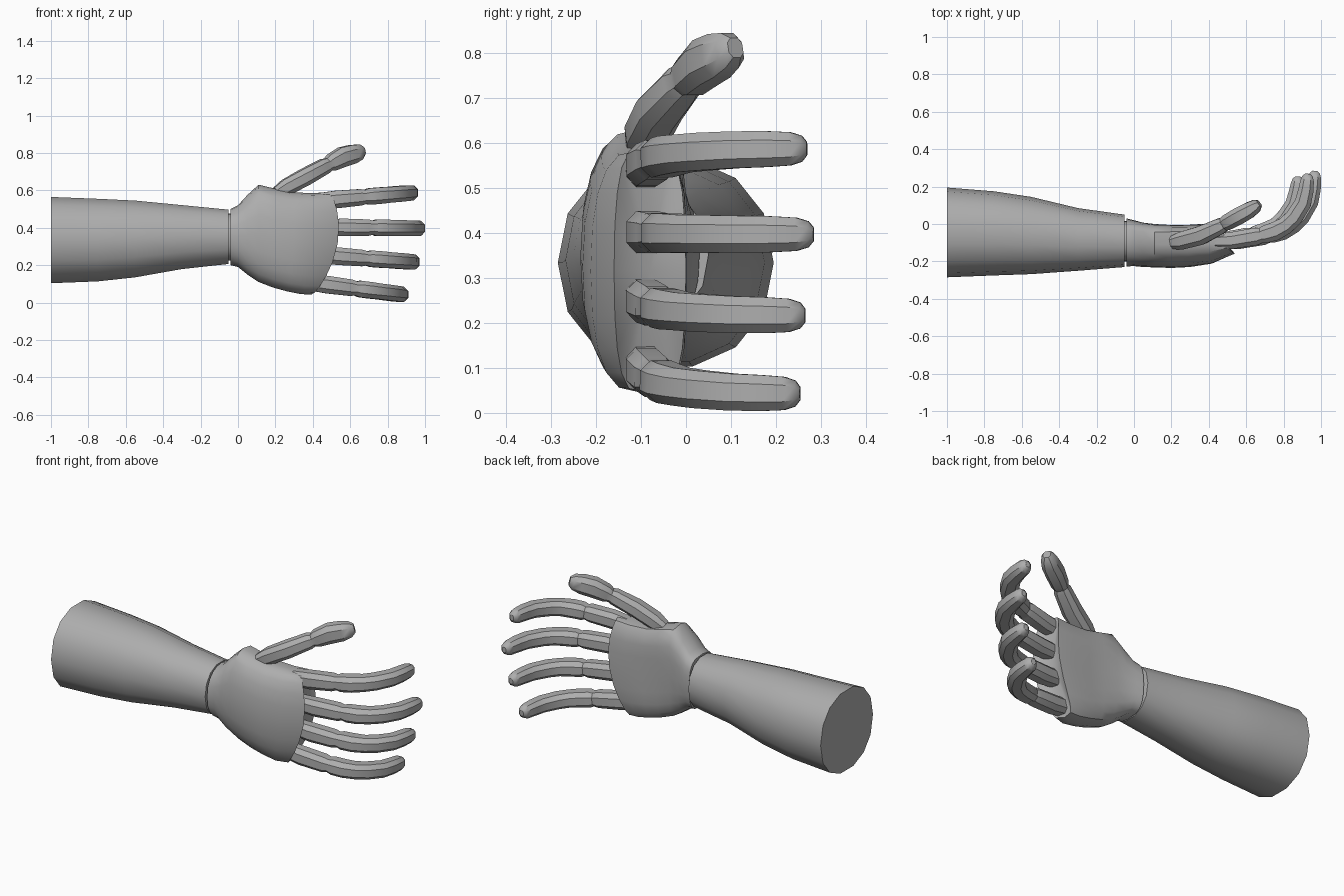
import bpy, bmesh, math
from mathutils import Vector

cube = bpy.data.objects.get("Cube")
if cube:
    bpy.data.objects.remove(cube, do_unlink=True)

grey = bpy.data.materials.new("matte_grey")
grey.use_nodes = True
grey.diffuse_color = (0.42, 0.42, 0.42, 1)
grey.node_tree.nodes["Principled BSDF"].inputs["Base Color"].default_value = grey.diffuse_color


def loft(name, rings, angle):
    """Skin a list of point rings and close both ends."""
    bm = bmesh.new()
    loops = [[bm.verts.new(p) for p in ring] for ring in rings]
    n = len(loops[0])
    for a, b in zip(loops, loops[1:]):
        for i in range(n):
            j = (i + 1) % n
            bm.faces.new((a[i], a[j], b[j], b[i]))
    for end in (loops[0], loops[-1]):
        hub = bm.verts.new(sum((v.co for v in end), Vector()) / n)
        for i in range(n):
            bm.faces.new((end[i], end[(i + 1) % n], hub))
    bmesh.ops.recalc_face_normals(bm, faces=bm.faces)
    mesh = bpy.data.meshes.new(name)
    bm.to_mesh(mesh)
    bm.free()
    mesh.materials.append(grey)
    obj = bpy.data.objects.new(name, mesh)
    bpy.context.collection.objects.link(obj)
    bpy.ops.object.select_all(action="DESELECT")
    obj.select_set(True)
    bpy.context.view_layer.objects.active = obj
    bpy.ops.object.shade_smooth_by_angle(angle=math.radians(angle))


def power(v, e):
    return math.copysign(abs(v) ** e, v)


def oval(x, y0, y1, z0, z1, sides):
    turn = [math.tau * i / sides for i in range(sides)]
    return [Vector((x, (y0 + y1) / 2 + (y1 - y0) / 2 * power(math.cos(a), .92),
                    (z0 + z1) / 2 + (z1 - z0) / 2 * power(math.sin(a), .92))) for a in turn]


# Forearm: x, back and palm side y, low and high z
ARM = [(-1, -.285, .195, .098, .57), (-.75, -.275, .175, .108, .56),
       (-.55, -.268, .145, .13, .55), (-.3, -.25, .085, .175, .525),
       (-.05, -.23, .05, .203, .5)]
loft("forearm", [oval(*row, 14) for row in ARM], 40)


# Palm: x, y range, z range, knuckle arc weight, boxiness, hollow
PALM = [(-.08, -.2, .015, .225, .475, 0, 1, 0),
        (-.04, -.2, .015, .225, .475, 0, 1, 0),
        (-.04, -.227, .03, .2, .5, 0, 1, 0),
        (0, -.225, .02, .19, .52, 0, .95, 0),
        (.05, -.23, .012, .15, .575, 0, .9, .005),
        (.11, -.232, .012, .11, .63, 0, .9, .012),
        (.2, -.235, .014, .08, .61, .1, .9, .02),
        (.3, -.23, .014, .06, .59, .3, .85, .02),
        (.42, -.212, .012, .045, .585, .6, .7, .01),
        (.54, -.16, 0, .043, .59, 1, .45, 0)]


def palm_ring(x, y0, y1, z0, z1, arc, box, hollow, sides=20):
    ring = []
    for i in range(sides):
        a = math.tau * i / sides
        c, s = math.cos(a), math.sin(a)
        z = (z0 + z1) / 2 + (z1 - z0) / 2 * power(s, .85)
        y = (y0 + y1) / 2 + (y1 - y0) / 2 * power(c, .5 if c > 0 else box)
        if c > 0:
            y -= hollow * c ** 4
        # the knuckle edge curves across the hand and slants toward the palm
        bend = (z - .4) ** 2 + .25 * max(0, y + .16)
        ring.append(Vector((x - arc * bend, y, z)))
    return ring


loft("palm", [palm_ring(*row) for row in PALM], 40)


def digit(name, path, sizes):
    """Chamfered box section swept along a path."""
    rings = []
    for i, p in enumerate(path):
        along = (path[min(i + 1, len(path) - 1)] - path[max(i - 1, 0)]).normalized()
        out = along.cross(Vector((0, 0, 1))).normalized()
        up = out.cross(along)
        w, t = sizes[i][0] / 2, sizes[i][1] / 2
        k = .5
        corners = [(1, k), (k, 1), (-k, 1), (-1, k), (-1, -k), (-k, -1), (k, -1), (1, -k)]
        rings.append([p + out * (t * u) + up * (w * v) for u, v in corners])
    loft(name, rings, 35)


# Finger: x, y, width, thickness, with a narrowed ring at each joint
FINGER = [(.47, -.093, .085, .08), (.56, -.088, .094, .09), (.69, -.065, .088, .094),
          (.715, -.059, .075, .08), (.735, -.054, .088, .094), (.79, -.036, .088, .1),
          (.845, -.005, .084, .094), (.89, .04, .084, .094), (.938, .12, .082, .09),
          (.954, .19, .08, .082), (.961, .245, .074, .072), (.963, .272, .058, .054),
          (.964, .284, .03, .026)]

# name, x shift, reach toward the palm side, base z, tip z
for name, dx, reach, z0, z1 in [("index_finger", -.035, .96, .543, .588),
                                ("middle_finger", .004, 1, .403, .397),
                                ("ring_finger", -.026, .95, .255, .216),
                                ("little_finger", -.086, .92, .108, .042)]:
    path = []
    for x, y, w, t in FINGER:
        f = (x - .47) / .5
        path.append(Vector((x + dx, (y + .095) * reach - .095, z0 + (z1 - z0) * f)))
    digit(name, path, [row[2:] for row in FINGER])

# Thumb: x, y, z, width, thickness
THUMB = [(.21, -.098, .585, .07, .07), (.26, -.088, .617, .088, .095),
         (.36, -.06, .672, .09, .1), (.465, -.01, .73, .082, .085),
         (.482, 0, .738, .07, .072), (.5, .01, .748, .09, .085),
         (.56, .043, .779, .105, .092), (.615, .073, .794, .1, .087),
         (.652, .097, .806, .08, .07), (.67, .11, .812, .045, .04)]
digit("thumb", [Vector(r[:3]) for r in THUMB], [r[3:] for r in THUMB])
